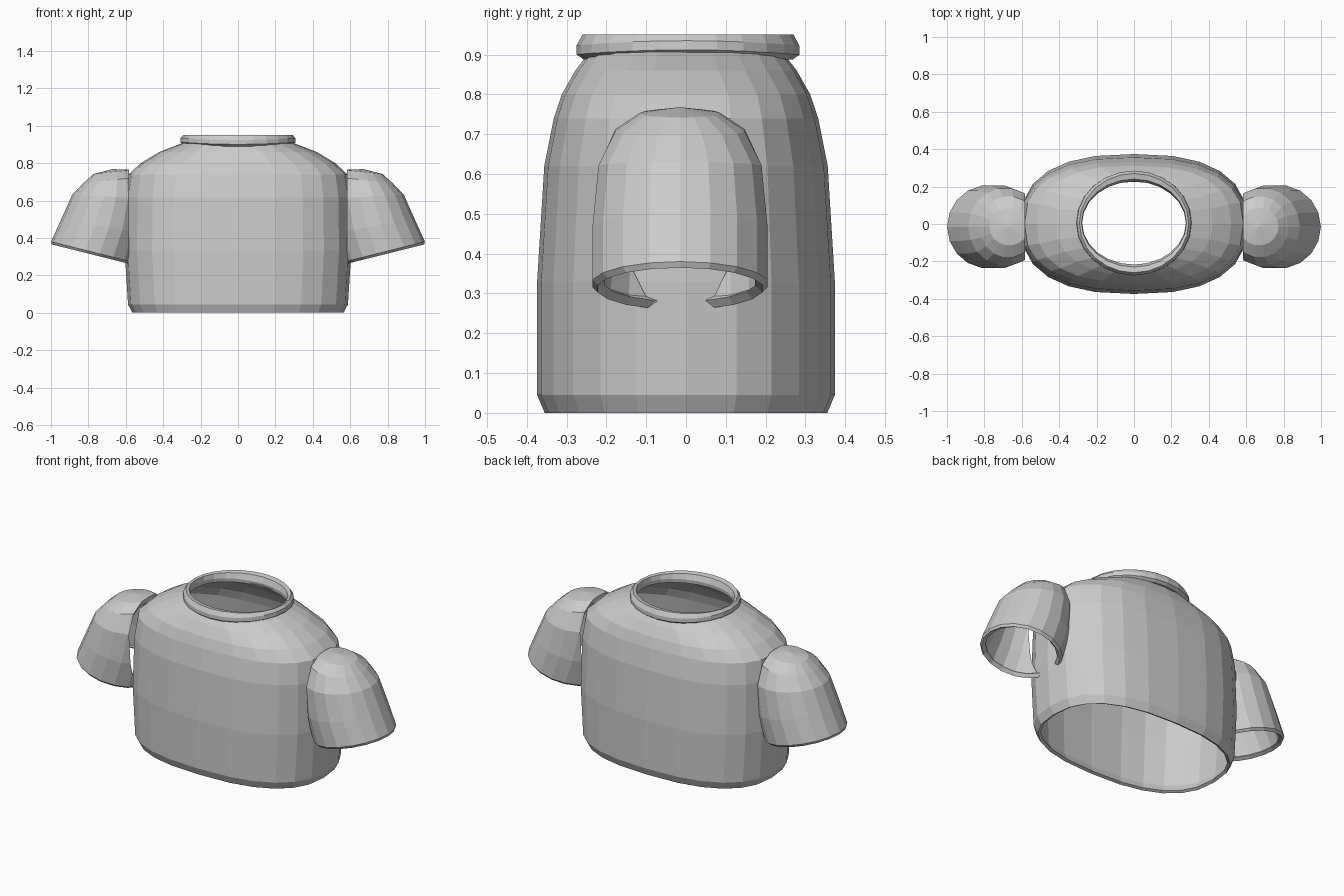
import bpy, bmesh
from math import cos, sin, pi, radians
from mathutils import Vector

if "Cube" in bpy.data.objects:
    bpy.data.objects.remove(bpy.data.objects["Cube"])

cloth = bpy.data.materials.new("grey cloth")
cloth.use_nodes = True
colour = (0.6, 0.6, 0.6, 1)
cloth.diffuse_color = colour
cloth.node_tree.nodes["Principled BSDF"].inputs["Base Color"].default_value = colour


def ring(center, rx, ry, power=2.0, tilt=0.0, count=24):
    """Superellipse of points, tilted about the y axis (degrees)."""
    points = []
    for i in range(count):
        c, s = cos(2 * pi * i / count), sin(2 * pi * i / count)
        u = rx * abs(c) ** (2 / power) * (1 if c > 0 else -1)
        v = ry * abs(s) ** (2 / power) * (1 if s > 0 else -1)
        t = radians(tilt)
        points.append(Vector(center) + Vector((u * cos(t), v, u * sin(t))))
    return points


def loft(rings, closed=False, apex=None):
    """Skin a stack of rings, optionally looping back or ending in a point."""
    bm = bmesh.new()
    rows = [[bm.verts.new(p) for p in r] for r in rings]
    n = len(rows[0])
    pairs = list(zip(rows, rows[1:]))
    if closed:
        pairs.append((rows[-1], rows[0]))
    for low, high in pairs:
        for i in range(n):
            j = (i + 1) % n
            bm.faces.new((low[i], low[j], high[j], high[i]))
    if apex:
        tip = bm.verts.new(apex)
        for i in range(n):
            bm.faces.new((rows[-1][i], rows[-1][(i + 1) % n], tip))
    return bm


def finish(bm, name, thickness=0.0):
    mesh = bpy.data.meshes.new(name)
    bm.to_mesh(mesh)
    bm.free()
    mesh.materials.append(cloth)
    obj = bpy.data.objects.new(name, mesh)
    bpy.context.collection.objects.link(obj)
    if thickness:
        wall = obj.modifiers.new("wall", "SOLIDIFY")
        wall.thickness = thickness
        wall.offset = -1
    return obj


# Body: open barrel with a turned-in hem and sloping shoulders (z, rx, ry)
body = [(0, 0.565, 0.355), (0.045, 0.588, 0.374), (0.33, 0.606, 0.374),
        (0.62, 0.602, 0.356), (0.74, 0.585, 0.332), (0.80, 0.52, 0.312),
        (0.86, 0.42, 0.278), (0.91, 0.29, 0.24)]
finish(loft([ring((0, 0, z), rx, ry, 2.5 if z < 0.85 else 2.2)
             for z, rx, ry in body]), "shirt_body", 0.018)

# Collar: rounded band, dipping slightly at front and back (z, rx, ry)
collar = [(0.898, 0.292, 0.262), (0.912, 0.308, 0.280), (0.935, 0.306, 0.280),
          (0.95, 0.292, 0.265), (0.945, 0.28, 0.235), (0.92, 0.277, 0.222),
          (0.898, 0.28, 0.225)]
rings = [ring((0, 0.005, z), rx, ry) for z, rx, ry in collar]
for row in rings:
    for p in row:
        if p.z < 0.94:
            p.z -= 0.012 * (p.y / 0.28) ** 2
finish(loft(rings, closed=True), "collar")

# Sleeves: domed caps cut open where they meet the body (x, z, rx, ry, tilt)
sleeve = [(0.783, 0.312, 0.218, 0.21, 14), (0.778, 0.325, 0.228, 0.223, 14),
          (0.727, 0.463, 0.22, 0.223, 11), (0.687, 0.62, 0.2, 0.208, 3),
          (0.672, 0.71, 0.155, 0.165, -6), (0.668, 0.753, 0.105, 0.1, -6)]
bm = loft([ring((x, -0.015, z), rx, ry, 2, tilt, 18)
           for x, z, rx, ry, tilt in sleeve], apex=(0.67, -0.015, 0.768))
bmesh.ops.bisect_plane(bm, geom=bm.verts[:] + bm.edges[:] + bm.faces[:],
                       plane_co=(0.582, 0, 0), plane_no=(1, 0, 0),
                       clear_inner=True)
sleeves = finish(bm, "sleeves", 0.025)
sleeves.modifiers.new("both sides", "MIRROR")
